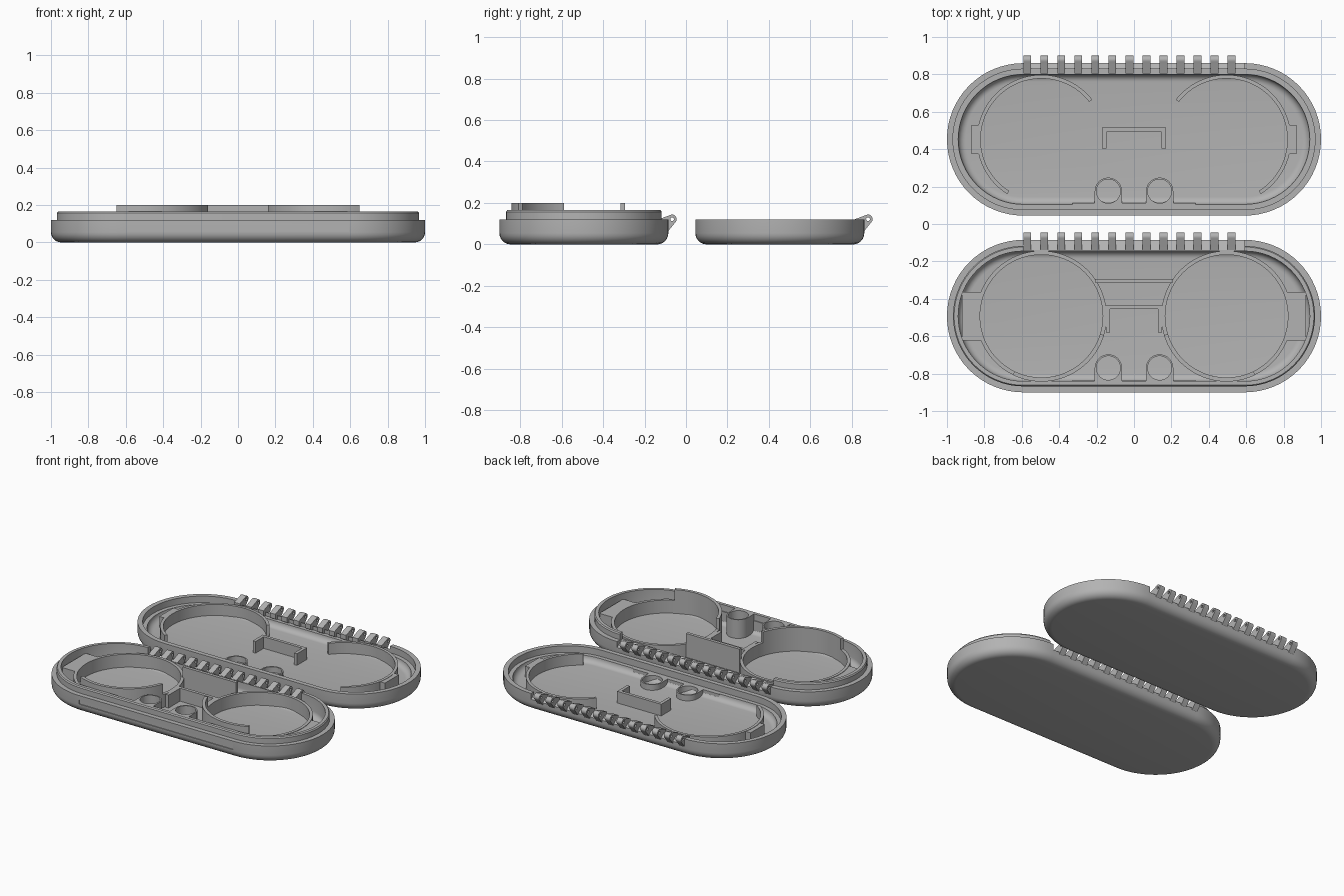
import bpy, bmesh, math
from math import sin, cos, pi, radians

if "Cube" in bpy.data.objects:
    bpy.data.objects.remove(bpy.data.objects["Cube"])

R, CX = 0.4075, 0.5925            # end radius and end centre of each tray
FRONT_Y, BACK_Y = -0.4925, 0.4525  # tray centres
FLOOR, BASE = 0.035, 0.02

grey = bpy.data.materials.new("plain grey")
grey.diffuse_color = (0.45, 0.45, 0.45, 1)
grey.use_nodes = True
grey.node_tree.nodes["Principled BSDF"].inputs["Base Color"].default_value = grey.diffuse_color


def finish(name, bm):
    bmesh.ops.recalc_face_normals(bm, faces=bm.faces)
    me = bpy.data.meshes.new(name)
    bm.to_mesh(me)
    bm.free()
    ob = bpy.data.objects.new(name, me)
    bpy.context.collection.objects.link(ob)
    me.materials.append(grey)
    return ob


def add_prism(bm, pts, depth):
    """Extrude a closed 3D outline along the depth vector."""
    a = [bm.verts.new(p) for p in pts]
    b = [bm.verts.new([p[i] + depth[i] for i in range(3)]) for p in pts]
    n = len(pts)
    bm.faces.new(a[::-1])
    bm.faces.new(b)
    for i in range(n):
        bm.faces.new((a[i], a[(i + 1) % n], b[(i + 1) % n], b[i]))


def prism(name, xy, z0, z1):
    bm = bmesh.new()
    add_prism(bm, [(x, y, z0) for x, y in xy], (0, 0, z1 - z0))
    return finish(name, bm)


def box(name, x0, x1, y0, y1, z0, z1):
    return prism(name, [(x0, y0), (x1, y0), (x1, y1), (x0, y1)], z0, z1)


def arc_wall(name, cx, cy, r0, r1, a0, a1, z0, z1):
    """Curved wall with a rectangular section; a full turn makes a ring."""
    full = a1 - a0 >= 360
    n = max(8, round((a1 - a0) / 4))
    bm = bmesh.new()
    rows = []
    for i in range(n if full else n + 1):
        t = radians(a0 + (a1 - a0) * i / n)
        rows.append([bm.verts.new((cx + r * cos(t), cy + r * sin(t), z))
                     for r, z in ((r0, z0), (r1, z0), (r1, z1), (r0, z1))])
    for i in range(n):
        p, q = rows[i], rows[(i + 1) % len(rows)]
        for k in range(4):
            m = (k + 1) % 4
            bm.faces.new((p[k], p[m], q[m], q[k]))
    if not full:
        bm.faces.new(rows[0])
        bm.faces.new(rows[-1][::-1])
    return finish(name, bm)


def cylinder(name, r, depth, loc, axis_x=False):
    bpy.ops.mesh.primitive_cylinder_add(vertices=32, radius=r, depth=depth, location=loc,
                                        rotation=(0, pi / 2 if axis_x else 0, 0))
    ob = bpy.context.object
    ob.name = name
    return ob


def cut(ob, tool):
    """Subtract the tool and discard it."""
    m = ob.modifiers.new("cut", "BOOLEAN")
    m.operation, m.solver, m.object = "DIFFERENCE", "EXACT", tool
    tool.hide_render = True
    bpy.context.view_layer.objects.active = ob
    bpy.ops.object.modifier_apply(modifier=m.name)
    bpy.data.objects.remove(tool)


def tray(name, cy, profile):
    """Loft rounded-end outlines through (inset, height) pairs."""
    bm = bmesh.new()
    loops = []
    for d, z in profile:
        loop = []
        for s in (1, -1):
            for i in range(33):
                t = -pi / 2 + pi * i / 32
                loop.append(bm.verts.new((s * (CX + (R - d) * cos(t)),
                                          cy + s * (R - d) * sin(t), z)))
        loops.append(loop)
    n = len(loops[0])
    for p, q in zip(loops, loops[1:]):
        for i in range(n):
            bm.faces.new((p[i], p[(i + 1) % n], q[(i + 1) % n], q[i]))
    bm.faces.new(loops[0][::-1])
    bm.faces.new(loops[-1])
    return finish(name, bm)


def fillet(cd, cz, r, a0, a1, n=6):
    ts = [radians(a0 + (a1 - a0) * i / n) for i in range(n + 1)]
    return [(cd + r * cos(t), cz + r * sin(t)) for t in ts]


# Tray shells: rounded bottom edge, rim step, filleted inside
outer = fillet(0.055, 0.055, 0.055, 270, 180)
inside = fillet(0.10, 0.075, 0.04, 180, 270)
front_rim = [(0, 0.12), (0.032, 0.12), (0.032, 0.157), (0.038, 0.165), (0.06, 0.165)]
back_rim = [(0, 0.12), (0.032, 0.12), (0.032, 0.075)]
shells = {
    "front": (FRONT_Y, tray("front_tray", FRONT_Y, outer + front_rim + inside)),
    "back": (BACK_Y, tray("back_tray", BACK_Y, outer + back_rim + inside)),
}

for key, (cy, shell) in shells.items():
    edge = cy + R
    # Sloped clearance along the hinge side
    bm = bmesh.new()
    section = [(0.02, 0.065), (-0.055, 0.117), (-0.08, 0.117), (-0.08, 0.3), (0.02, 0.3)]
    add_prism(bm, [(-0.59, edge + y, z) for y, z in section], (1.18, 0, 0))
    cut(shell, finish("hinge_cutter", bm))

    # Row of hinge knuckles with a pin hole
    bm = bmesh.new()
    pin_y, pin_z, r = edge + 0.018, 0.122, 0.022
    outline = [(pin_y + r * cos(radians(a)), pin_z + r * sin(radians(a)))
               for a in range(-30, 121, 15)]
    outline += [(edge - 0.055, 0.118), (edge - 0.055, 0.085), (edge - 0.008, 0.055)]
    for i in range(13):
        add_prism(bm, [(-0.592 + 0.091 * i, y, z) for y, z in outline], (0.042, 0, 0))
    knuckles = finish(key + "_hinge_knuckles", bm)
    cut(knuckles, cylinder("pin_cutter", 0.009, 1.4, (0, pin_y, pin_z), True))

    # Two hollow posts joined to the front wall
    top = 0.165 if key == "front" else 0.075
    py, wall = cy - R + 0.13, cy - R + 0.05
    for s in (-1, 1):
        px = s * 0.137
        pts = [(px + 0.073 * cos(pi * i / 20), py + 0.073 * sin(pi * i / 20)) for i in range(21)]
        post = prism(key + "_post", pts + [(px - 0.073, wall), (px + 0.073, wall)], BASE, top)
        cut(post, cylinder("post_cutter", 0.064, 0.4, (px, py, FLOOR + 0.2)))
    box(key + "_wall_strip", -0.33, 0.33, wall, cy - R + 0.066, BASE, min(top, 0.12))

# Shallow label recess on the front face
cut(shells["front"][1], box("label_cutter", -0.592, 0.592, -0.95, -0.894, 0.06, 0.09))

# Round holders and end blocks, mirrored left and right
for s in (-1, 1):
    def span(a0, a1):
        return (a0, a1) if s > 0 else (180 - a1, 180 - a0)
    arc_wall("front_ring", s * 0.495, FRONT_Y, 0.328, 0.349, 0, 360, BASE, 0.125)
    arc_wall("front_tall_arc", s * 0.495, FRONT_Y, 0.328, 0.350, *span(197, 296), BASE, 0.2)
    arc_wall("back_arc", s * 0.495, BACK_Y, 0.325, 0.345, *span(-58, 142), BASE, 0.112)
    for name, cy, x1, half, top in (("front_end_block", FRONT_Y, 0.92, 0.13, 0.122),
                                    ("back_end_block", BACK_Y, 0.868, 0.078, 0.11)):
        # Inner side follows the ring
        pts = [(s * (0.495 + 0.336 * cos(t)), cy + 0.336 * sin(t))
               for t in (math.asin(half / 0.336) * k / 5 for k in range(-5, 6))]
        prism(name, pts + [(s * x1, cy + half), (s * x1, cy - half)], BASE, top)

# Centre brackets and tall cross bar
def bracket(name, hx, y0, y1, t, z1):
    prism(name, [(-hx, y0), (-hx, y1), (hx, y1), (hx, y0), (hx - t, y0),
                 (hx - t, y1 - t), (-hx + t, y1 - t), (-hx + t, y0)], BASE, z1)


bracket("front_bracket", 0.15, -0.58, -0.432, 0.022, 0.125)
bracket("back_bracket", 0.17, 0.405, 0.515, 0.022, 0.116)
box("front_cross_bar", -0.205, 0.205, -0.315, -0.293, BASE, 0.2)

# Smooth the curved faces and keep the edges sharp
bpy.ops.object.select_all(action="SELECT")
bpy.context.view_layer.objects.active = shells["front"][1]
bpy.ops.object.shade_smooth_by_angle(angle=radians(30))
